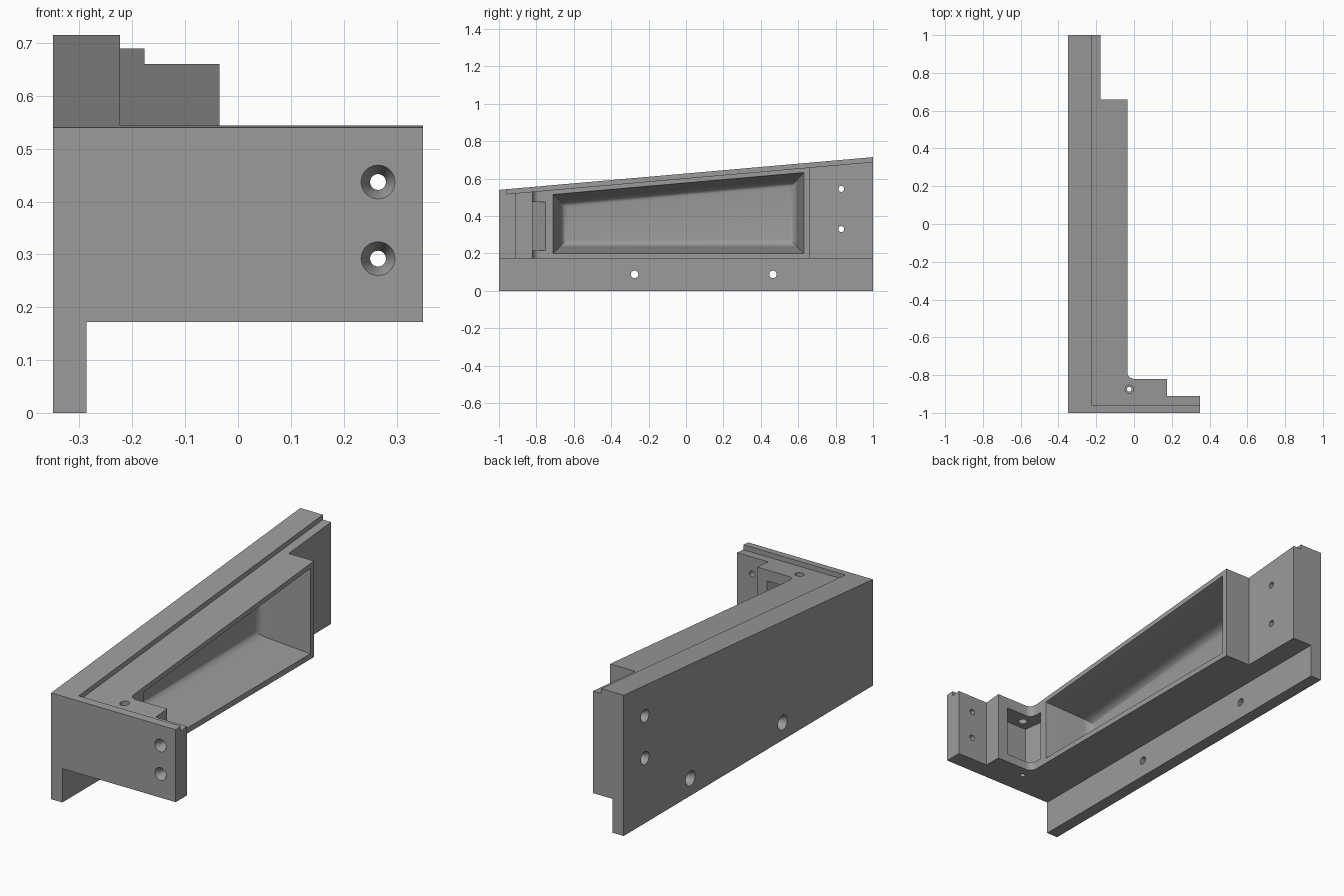
import bpy, bmesh, math

if "Cube" in bpy.data.objects:
    bpy.data.objects.remove(bpy.data.objects["Cube"])

grey = bpy.data.materials.new("plain_grey")
grey.diffuse_color = (0.33, 0.33, 0.33, 1)
grey.use_nodes = True
grey.node_tree.nodes["Principled BSDF"].inputs["Base Color"].default_value = grey.diffuse_color


def top(y):
    """Height of the sloping top edge."""
    return 0.54 + 0.0875 * (y + 1)


def loft(name, rings):
    """Closed solid through rings with equal point counts."""
    bm = bmesh.new()
    vs = [[bm.verts.new(p) for p in r] for r in rings]
    n = len(rings[0])
    for a, b in zip(vs, vs[1:]):
        for i in range(n):
            j = (i + 1) % n
            bm.faces.new((a[i], a[j], b[j], b[i]))
    bm.faces.new(vs[0][::-1])
    bm.faces.new(vs[-1])
    bmesh.ops.recalc_face_normals(bm, faces=bm.faces)
    me = bpy.data.meshes.new(name)
    bm.to_mesh(me)
    bm.free()
    me.materials.append(grey)
    ob = bpy.data.objects.new(name, me)
    bpy.context.collection.objects.link(ob)
    return ob


def prism(name, outline, low, high):
    """Plan outline extruded between two height functions of y."""
    return loft(name, [[(x, y, f(y)) for x, y in outline] for f in (low, high)])


def box(x0, x1, y0, y1):
    return [(x0, y0), (x1, y0), (x1, y1), (x0, y1)]


def drill(axis, centre, profile, n=32):
    """Round cutter; profile lists (position along axis, radius)."""
    rings = []
    for t, r in profile:
        ring = []
        for i in range(n):
            a = math.tau * i / n
            p = [centre[0] + r * math.cos(a), centre[1] + r * math.sin(a)]
            p.insert(axis, t)
            ring.append(p)
        rings.append(ring)
    return loft("drill", rings)


# Main bracket: L-shaped plan with steps and a rounded inner corner
fillet = [(0.035 * -math.sin(a), -0.785 - 0.035 * math.cos(a))
          for a in (math.pi / 2 * i / 6 for i in range(7))]
outline = [(-0.35, -1), (0.35, -1), (0.35, -0.91), (0.175, -0.91), (0.175, -0.82)]
outline += fillet
outline += [(-0.035, 0.66), (-0.177, 0.66), (-0.177, 1), (-0.35, 1)]
bracket = prism("bracket", outline, lambda y: 0, top)

cutters = [
    # Space beside the lower flange
    prism("under_cut", box(-0.287, 1, -2, 2), lambda y: -1, lambda y: 0.172),
    # Ledge inside the raised outer lip
    prism("ledge_cut", box(-0.223, 1, -0.96, 2), lambda y: top(y) - 0.025, lambda y: 2),
    # Nut recess in the inner corner
    prism("recess_cut", [(0.118, -0.70), (0.118, -0.82), (0.07, -0.925), (-0.085, -0.925),
                         (-0.10, -0.82), (-0.035, -0.75), (0.0, -0.70)],
          lambda y: 0.215, lambda y: 0.475),
    # Vertical bolt hole, wider above the recess
    drill(2, (-0.025, -0.875), [(0.3, 0.022), (0.8, 0.022)]),
    drill(2, (-0.025, -0.875), [(0.1, 0.013), (0.3, 0.013)]),
]

# Tapered side pocket with a rounded floor
steps = [(0.0, 0.0), (-0.035, 0.0)]
steps += [(-0.235 - 0.055 * math.sin(a), 0.035 + 0.04 * (1 - math.cos(a)))
          for a in (math.pi / 2 * i / 6 for i in range(7))]
rings = []
for x, d in steps:
    y0, y1, z0 = -0.71 + d, 0.63 - d, 0.2 + d
    rings.append([(x, y0, z0), (x, y1, z0),
                  (x, y1, top(y1) - 0.05 - d), (x, y0, top(y0) - 0.05 - d)])
cutters.append(loft("pocket_cut", rings))

# Countersunk screw holes: front arm, back end, lower flange
for z in (0.292, 0.437):
    cutters.append(drill(1, (0.265, z), [(-1.02, 0.032), (-1, 0.032), (-0.965, 0.015), (-0.8, 0.015)]))
for y, z, r, big in ((0.83, 0.33, 0.016, 0.033), (0.83, 0.545, 0.016, 0.033),
                     (-0.275, 0.088, 0.02, 0.038), (0.465, 0.088, 0.02, 0.038)):
    cutters.append(drill(0, (y, z), [(-0.37, big), (-0.35, big), (-0.315, r), (-0.1, r)]))

# Apply the cuts
bpy.context.view_layer.objects.active = bracket
for c in cutters:
    c.hide_render = True
    m = bracket.modifiers.new("cut", 'BOOLEAN')
    m.operation = 'DIFFERENCE'
    m.solver = 'EXACT'
    m.object = c
    bpy.ops.object.modifier_apply(modifier=m.name)
for c in cutters:
    bpy.data.objects.remove(c, do_unlink=True)

bpy.ops.object.select_all(action='DESELECT')
bracket.select_set(True)
bpy.ops.object.shade_smooth_by_angle(angle=math.radians(30))
